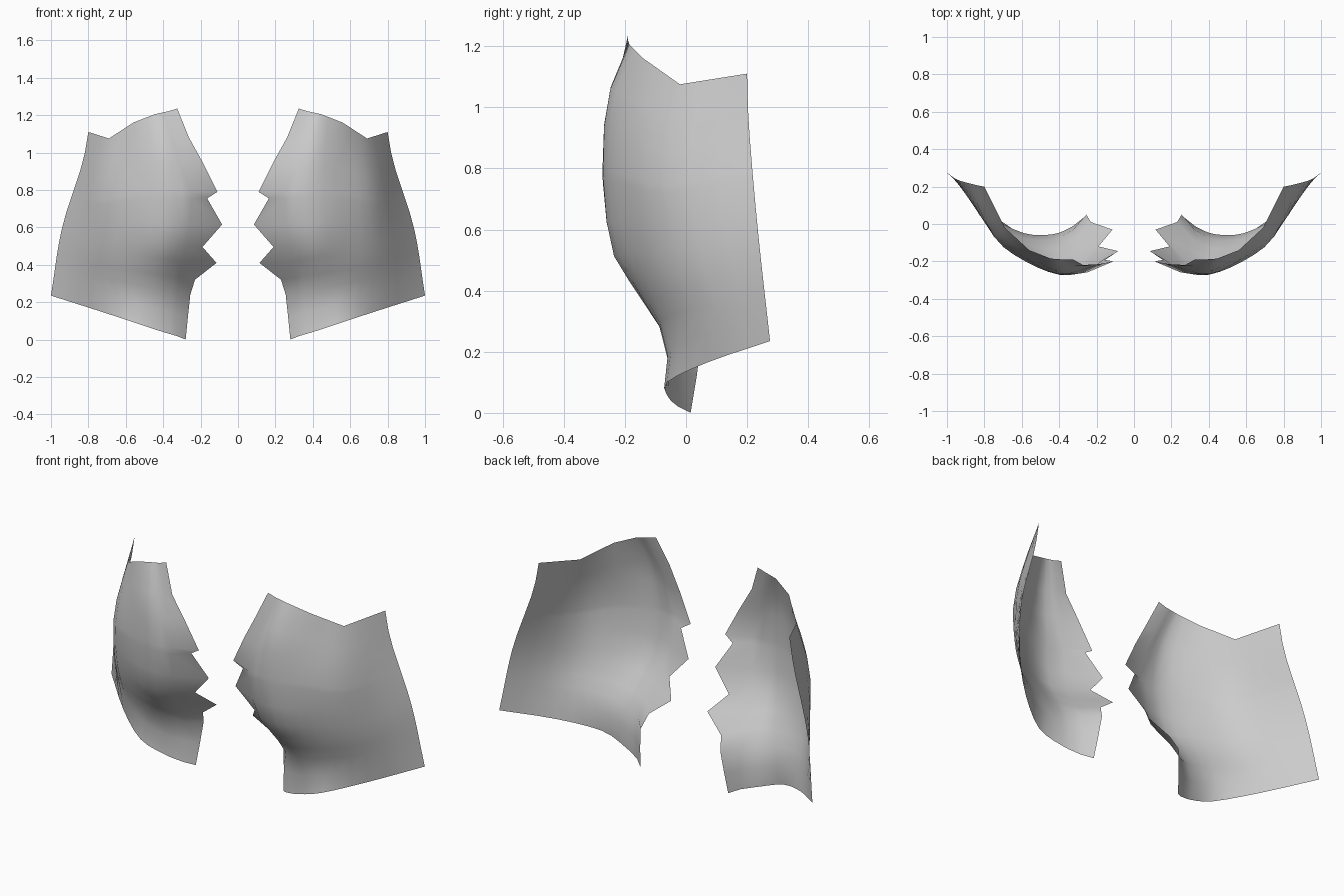
import bpy
from mathutils import Vector

if "Cube" in bpy.data.objects:
    bpy.data.objects.remove(bpy.data.objects["Cube"])

# Column curves of one vest panel, bottom to top (x, y, z)
inner_edge = [(.28, .015, .0), (.268, .035, .12), (.255, .05, .24), (.23, .01, .32),
              (.115, -.03, .41), (.19, -.12, .495), (.085, -.145, .615), (.165, -.19, .755),
              (.11, -.20, .79), (.19, -.215, .95), (.262, -.225, 1.08), (.325, -.19, 1.235)]
columns = [
    [(.33, -.025, .02), (.33, -.02, .22), (.30, -.09, .36), (.28, -.20, .5),
     (.25, -.25, .7), (.26, -.255, .88), (.375, -.19, 1.22)],
    [(.43, -.057, .05), (.43, -.063, .11), (.43, -.055, .22), (.42, -.185, .43), (.41, -.245, .54),
     (.40, -.272, .83), (.42, -.25, 1.05), (.445, -.185, 1.205)],
    [(.58, -.062, .1), (.59, -.052, .24), (.6, -.125, .42), (.6, -.175, .6),
     (.58, -.197, .83), (.56, -.14, 1.16)],
    [(.78, .07, .165), (.785, .045, .3), (.77, -.025, .5),
     (.74, -.07, .8), (.69, -.02, 1.075)],
    [(1, .275, .235), (.94, .235, .6), (.83, .205, .95), (.80, .20, 1.11)],
]


def spline(keys, params, t):
    """Smooth curve through keys placed at the given parameters."""
    i = 0
    while i < len(keys) - 2 and t > params[i + 1]:
        i += 1

    def slope(k):
        a, b = max(k - 1, 0), min(k + 1, len(keys) - 1)
        return (keys[b] - keys[a]) / (params[b] - params[a])

    h = params[i + 1] - params[i]
    s = (t - params[i]) / h
    return (keys[i] * (2 * s**3 - 3 * s**2 + 1) + slope(i) * h * (s**3 - 2 * s**2 + s)
            + keys[i + 1] * (3 * s**2 - 2 * s**3) + slope(i + 1) * h * (s**3 - s**2))


def height_fractions(keys):
    return [(p.z - keys[0].z) / (keys[-1].z - keys[0].z) for p in keys]


# Loft rows across the columns; the notched edge joins with one straight strip
inner = [Vector(p) for p in inner_edge]
cols = [[Vector(p) for p in c] for c in columns]
steps = 3
verts, faces = [], []
for point, t in zip(inner, height_fractions(inner)):
    row = [spline(c, height_fractions(c), t) for c in cols]
    n = (len(row) - 1) * steps
    verts.append(point)
    verts += [spline(row, list(range(len(row))), k / steps) for k in range(n + 1)]
width = n + 2
# Keep the top rim in straight runs between its corner points
top = [spline(c, height_fractions(c), 1) for c in cols]
for k in range(n + 1):
    i = min(k // steps, len(top) - 2)
    verts[-width + 1 + k] = top[i].lerp(top[i + 1], k / steps - i)
for r in range(len(inner) - 1):
    for k in range(width - 1):
        a = r * width + k
        faces.append((a, a + 1, a + width + 1, a + width))

mesh = bpy.data.meshes.new("vest_panels")
mesh.from_pydata(verts, [], faces)
panel = bpy.data.objects.new("vest_panels", mesh)
bpy.context.collection.objects.link(panel)
for poly in mesh.polygons:
    poly.use_smooth = True

# Opposite panel
mirror = panel.modifiers.new("opposite_panel", 'MIRROR')
mirror.use_mirror_merge = False
